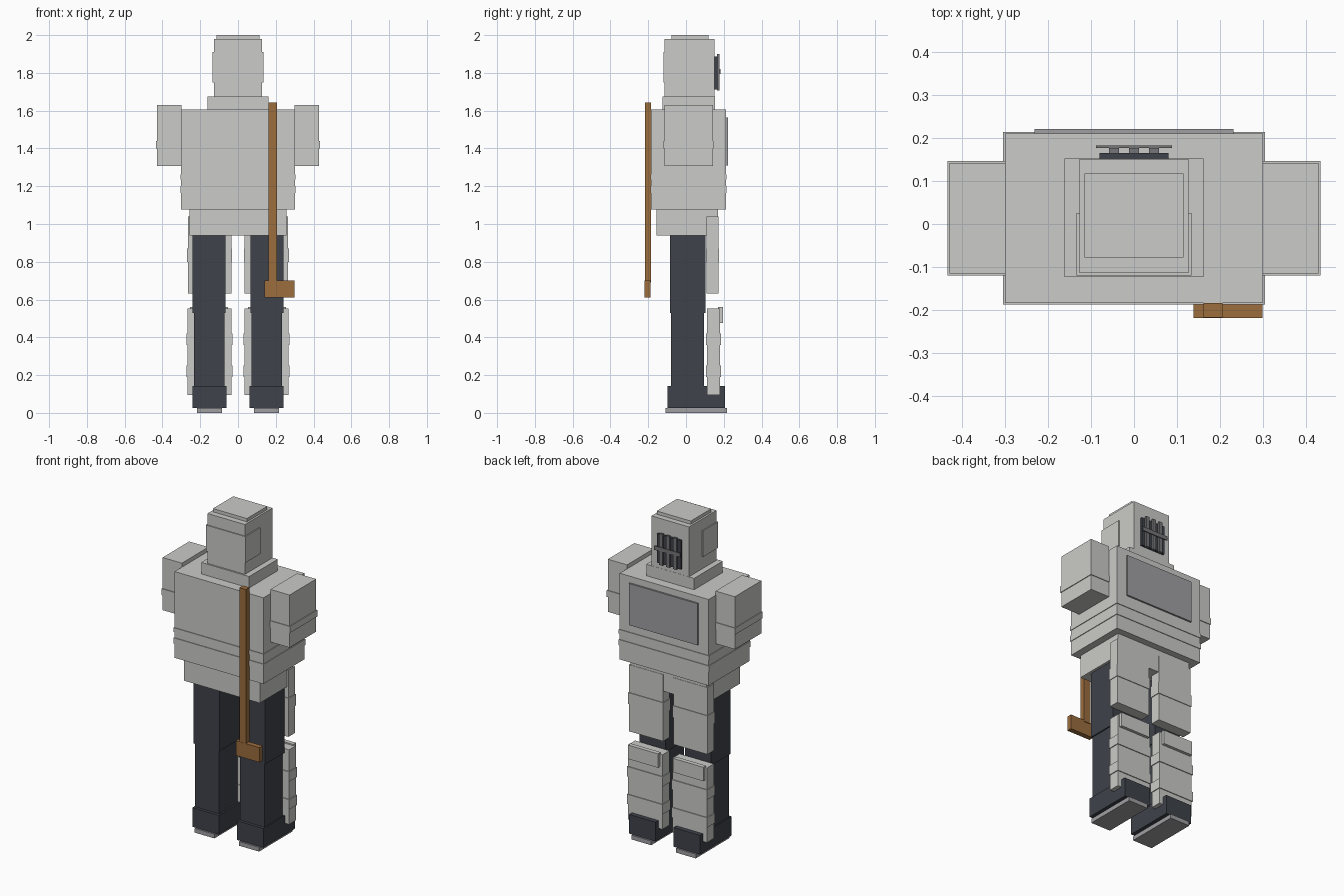
import bpy, bmesh

if "Cube" in bpy.data.objects:
    bpy.data.objects.remove(bpy.data.objects["Cube"])


def srgb(r, g, b):
    def lin(c):
        c /= 255
        return c / 12.92 if c <= 0.04045 else ((c + 0.055) / 1.055) ** 2.4
    return (lin(r), lin(g), lin(b), 1.0)


def material(name, rgb):
    m = bpy.data.materials.new(name)
    m.diffuse_color = srgb(*rgb)
    m.use_nodes = True
    m.node_tree.nodes["Principled BSDF"].inputs["Base Color"].default_value = m.diffuse_color
    return m


ARMOR = material("pale_armor", (203, 203, 200))
DARK = material("dark_cloth", (62, 66, 74))
GREY = material("mid_grey", (160, 160, 164))
STEEL = material("dull_steel", (118, 118, 122))
WOOD = material("brown_wood", (155, 109, 61))


def boxes(name, mat, *bounds):
    """One flat-faced object from boxes given as (x0, x1, y0, y1, z0, z1)."""
    bm = bmesh.new()
    for x0, x1, y0, y1, z0, z1 in bounds:
        for v in bmesh.ops.create_cube(bm, size=1)["verts"]:
            v.co = (x1 if v.co.x > 0 else x0,
                    y1 if v.co.y > 0 else y0,
                    z1 if v.co.z > 0 else z0)
    mesh = bpy.data.meshes.new(name)
    bm.to_mesh(mesh)
    bm.free()
    mesh.materials.append(mat)
    ob = bpy.data.objects.new(name, mesh)
    bpy.context.collection.objects.link(ob)
    return ob


def centred(name, mat, *halves):
    """Boxes centred on x, given as (half_width, y0, y1, z0, z1)."""
    return boxes(name, mat, *[(-h[0], h[0], *h[1:]) for h in halves])


def pair(name, mat, *bounds):
    """Right-hand boxes mirrored to the left."""
    ob = boxes(name, mat, *bounds)
    mod = ob.modifiers.new("mirror", "MIRROR")
    mod.use_axis[0] = True
    return ob


def ridge(box, z0, z1, d=0.005):
    """A raised band around a box."""
    x0, x1, y0, y1 = box[:4]
    return (x0 - d, x1 + d, y0 - d, y1 + d, z0, z1)


# Head, helmet band and collar
centred("head", ARMOR, (0.127, -0.114, 0.152, 1.675, 1.98))
centred("head_cap", ARMOR, (0.115, -0.078, 0.118, 1.98, 2.0))
centred("helmet_band", ARMOR, (0.134, -0.12, 0.026, 1.75, 1.91))
centred("collar", ARMOR, (0.162, -0.124, 0.153, 1.605, 1.675))

# Face grille
centred("face_panel", DARK, (0.081, 0.15, 0.166, 1.712, 1.888))
boxes("grille_bars", STEEL,
      *[(x - 0.0115, x + 0.0115, 0.164, 0.177, 1.708, 1.9) for x in (-0.047, 0, 0.047)])
centred("grille_crossbar", STEEL, (0.088, 0.177, 0.183, 1.795, 1.82))

# Torso and pelvis
torso = (-0.301, 0.301, -0.184, 0.211, 1.077, 1.605)
boxes("torso", ARMOR, torso)
boxes("torso_ridges", ARMOR, ridge(torso, 1.235, 1.262, 0.004), ridge(torso, 1.165, 1.2, 0.004))
centred("back_panel", GREY, (0.232, 0.21, 0.2215, 1.31, 1.565))
centred("pelvis", ARMOR, (0.257, -0.156, 0.17, 0.938, 1.077))

# Arms
arm = (0.30, 0.43, -0.115, 0.142, 1.308, 1.63)
pair("arm", ARMOR, arm)
pair("arm_ridge", ARMOR, ridge(arm, 1.40, 1.44, 0.0045))

# Legs, boots and soles
pair("thigh", DARK, (0.066, 0.241, -0.085, 0.104, 0.53, 0.938))
pair("shin", DARK, (0.071, 0.234, -0.08, 0.096, 0.14, 0.53))
pair("boot", DARK, (0.061, 0.24, -0.098, 0.207, 0.026, 0.143))
pair("sole", GREY, (0.084, 0.218, -0.108, 0.217, 0.0, 0.026))

# Leg plates
thigh_plate = (0.035, 0.265, 0.109, 0.172, 0.632, 1.04)
shin_plate = (0.035, 0.267, 0.112, 0.179, 0.095, 0.552)
pair("thigh_plate", ARMOR, thigh_plate)
pair("thigh_plate_ridge", ARMOR, ridge(thigh_plate, 0.80, 0.87, 0.004))
pair("shin_plate", ARMOR, shin_plate)
pair("shin_plate_ridges", ARMOR, ridge(shin_plate, 0.36, 0.42), ridge(shin_plate, 0.19, 0.25))
pair("knee_pad", ARMOR, (0.052, 0.255, 0.17, 0.197, 0.475, 0.56))

# Wooden club hung on the front
boxes("club_handle", WOOD, (0.162, 0.206, -0.218, -0.184, 0.69, 1.643))
boxes("club_head", WOOD, (0.139, 0.299, -0.219, -0.188, 0.61, 0.70))
